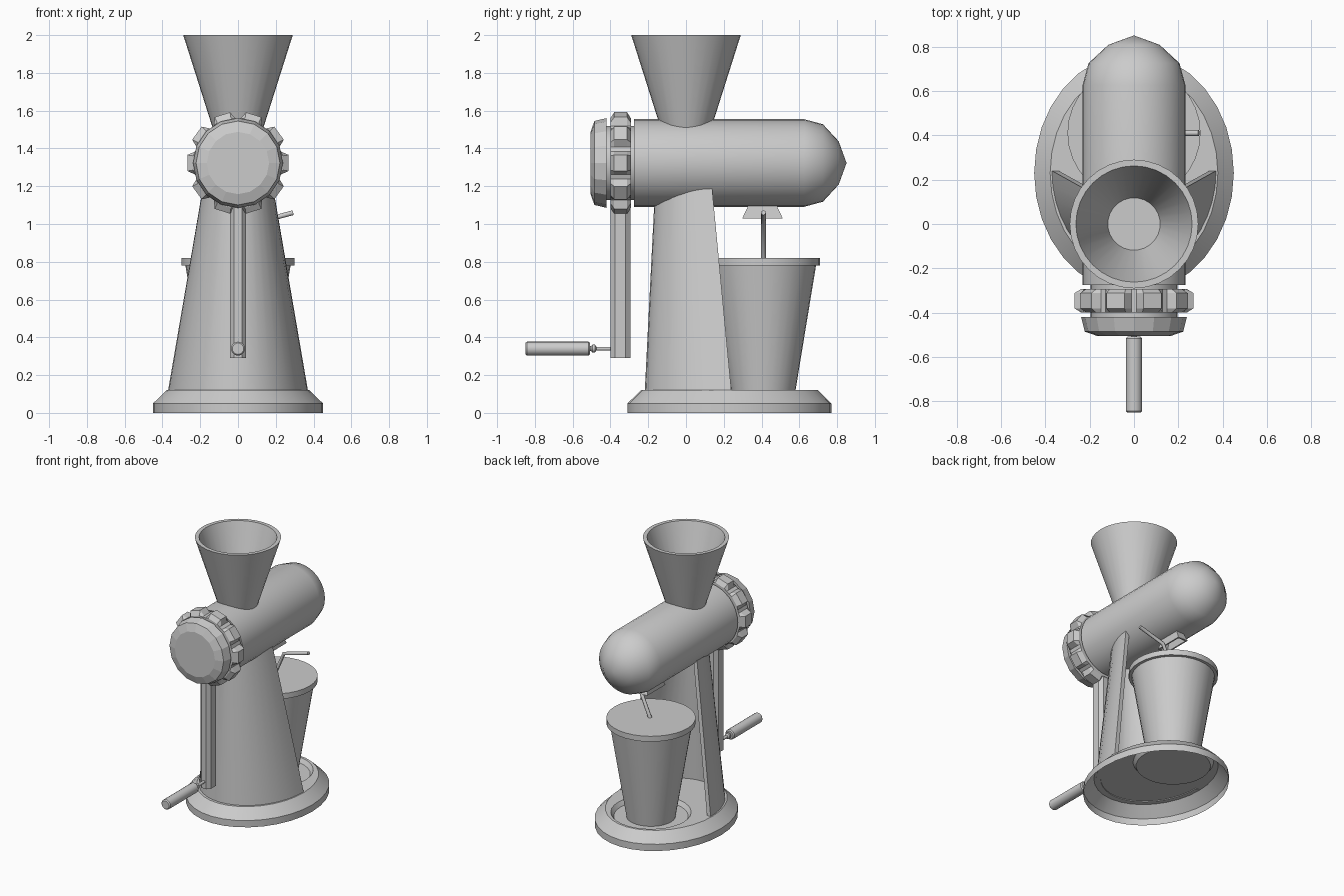
import bpy, bmesh
from math import cos, sin, pi, radians
from mathutils import Vector

if "Cube" in bpy.data.objects:
    bpy.data.objects.remove(bpy.data.objects["Cube"])


def loft(name, rings, closed=True, caps=(True, True), smooth=30):
    """Skin a list of point rings; a one-point ring makes a fan."""
    bm = bmesh.new()
    vs = [[bm.verts.new(p) for p in ring] for ring in rings]
    for a, b in zip(vs, vs[1:]):
        n = max(len(a), len(b))
        for i in range(n if closed else n - 1):
            j = (i + 1) % n
            if len(b) == 1:
                bm.faces.new((a[i], a[j], b[0]))
            else:
                bm.faces.new((a[i], a[j], b[j], b[i]))
    for ring, cap in ((vs[0], caps[0]), (vs[-1], caps[1])):
        if cap and len(ring) > 2:
            bm.faces.new(ring)
    bmesh.ops.recalc_face_normals(bm, faces=bm.faces)
    me = bpy.data.meshes.new(name)
    bm.to_mesh(me)
    bm.free()
    ob = bpy.data.objects.new(name, me)
    bpy.context.collection.objects.link(ob)
    if smooth:
        bpy.ops.object.select_all(action='DESELECT')
        ob.select_set(True)
        bpy.context.view_layer.objects.active = ob
        bpy.ops.object.shade_smooth_by_angle(angle=radians(smooth))
    return ob


def ellipse_z(rx, ry, cy, z, n=32):
    return [(rx * cos(2 * pi * i / n), cy + ry * sin(2 * pi * i / n), z) for i in range(n)]


def lathe_z(name, profile, cy, n=32, **kw):
    return loft(name, [ellipse_z(r, r, cy, z, n) for r, z in profile], **kw)


def lathe_y(name, profile, cz, n=32, **kw):
    rings = []
    for r, y in profile:
        if r == 0:
            rings.append([(0, y, cz)])
        else:
            rings.append([(r * cos(2 * pi * i / n), y, cz + r * sin(2 * pi * i / n)) for i in range(n)])
    return loft(name, rings, **kw)


AXIS = 1.323     # height of the grinder barrel axis
CUP_Y = 0.41     # cup centre

# Oval base shell, open below, with a shallow round recess for the cup
loft("base", [ellipse_z(0.45, 0.54, 0.23, 0),
              ellipse_z(0.45, 0.54, 0.23, 0.05),
              ellipse_z(0.378, 0.468, 0.23, 0.12),
              ellipse_z(0.27, 0.27, CUP_Y, 0.12),
              ellipse_z(0.25, 0.25, CUP_Y, 0.09)], caps=(False, True))


# Column: tapering half-oval shell, open at the back
def half_oval(rx, ry, cy, z, n=20):
    return [(rx * cos(pi + pi * i / n), cy + ry * sin(pi + pi * i / n), z) for i in range(n + 1)]


def column_ring(z):
    t = (z - 0.12) / 1.05
    rx, cy, front = 0.37 - 0.18 * t, 0.24 - 0.10 * t, -0.218 + 0.053 * t
    outer = half_oval(rx, cy - front, cy, z)
    inner = half_oval(rx - 0.03, cy - front - 0.03, cy, z)
    return outer + inner[::-1]


loft("column", [column_ring(0.115), column_ring(1.23)])

# Barrel with rounded back
lathe_y("barrel", [(0.232, -0.275), (0.232, 0.625), (0.205, 0.725), (0.115, 0.808), (0, 0.85)],
        AXIS, smooth=40)
lathe_y("barrel_neck", [(0.195, -0.44), (0.195, -0.26)], AXIS)


# Lobed clamping ring
def lobed(y, r_lobe, r_valley=0.235, lobes=10):
    pts = []
    for k in range(lobes):
        for off, r in ((-15, r_valley), (-9, r_lobe), (9, r_lobe), (15, r_valley)):
            a = radians(k * 360 / lobes + off)
            pts.append((r * cos(a), y, AXIS + r * sin(a)))
    return pts


loft("clamp_ring", [lobed(-0.40, 0.24), lobed(-0.38, 0.272), lobed(-0.312, 0.272),
                    lobed(-0.292, 0.24)], smooth=0)

# Front cap
lathe_y("front_cap", [(0.238, -0.42), (0.222, -0.485), (0.165, -0.505)], AXIS, n=16, smooth=0)

# Hopper: hollow cone with a floor inside
lathe_z("hopper", [(0.125, 1.48), (0.29, 2.0), (0.262, 2.0), (0.118, 1.557)], 0)

# Crank arm with chamfered section
section = [(-0.042, 0.028), (-0.042, -0.028), (-0.02, -0.053), (0.02, -0.053),
           (0.042, -0.028), (0.042, 0.028), (0.02, 0.053), (-0.02, 0.053)]
loft("crank_arm", [[(x, y - 0.348, z) for x, y in section] for z in (0.29, 1.15)], smooth=0)

# Crank grip and its pin
lathe_y("crank_pin", [(0.01, -0.38), (0.01, -0.475), (0.021, -0.482), (0.021, -0.495),
                      (0.013, -0.502), (0.013, -0.52)], 0.34, n=16)
lathe_y("crank_grip", [(0.03, -0.508), (0.037, -0.516), (0.037, -0.842), (0.03, -0.85)], 0.34, n=16)


# Spout: flared, open-bottomed chute under the barrel
def rect(hx, hy, z):
    return [(sx * hx, CUP_Y - 0.005 + sy * hy, z) for sx, sy in ((-1, -1), (1, -1), (1, 1), (-1, 1))]


loft("spout", [rect(0.025, 0.06, 1.13), rect(0.04, 0.107, 1.03), rect(0.03, 0.095, 1.03),
               rect(0.018, 0.055, 1.10)], smooth=0)

# Cup and lid
lathe_z("cup", [(0.165, 0.09), (0.28, 0.79)], CUP_Y)
lathe_z("cup_lid", [(0.3, 0.78), (0.3, 0.82)], CUP_Y)

# Bent straw
curve = bpy.data.curves.new("straw", 'CURVE')
curve.dimensions = '3D'
curve.bevel_depth = 0.013
curve.bevel_resolution = 2
curve.use_fill_caps = True
spline = curve.splines.new('POLY')
spline.points.add(2)
for p, co in zip(spline.points, ((0, CUP_Y, 0.80), (0.09, CUP_Y, 1.005), (0.292, CUP_Y, 1.06))):
    p.co = (*co, 1)
bpy.context.collection.objects.link(bpy.data.objects.new("straw", curve))
